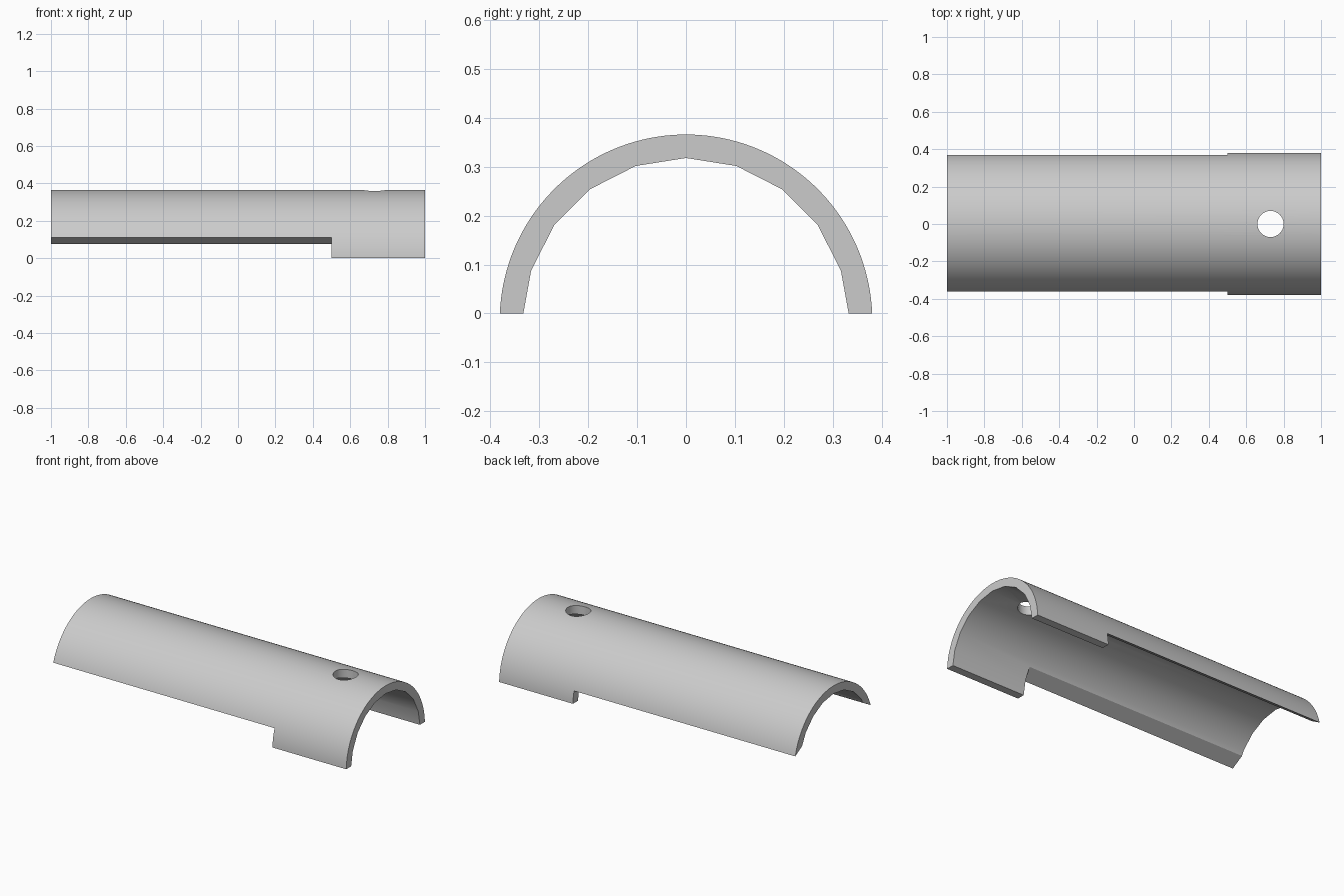
import bpy, bmesh
from math import sin, cos, tan, pi, radians

cube = bpy.data.objects.get("Cube")
if cube:
    bpy.data.objects.remove(cube)

AXIS_Z = -0.015      # tube axis sits just below the ground plane
OUTER, INNER = 0.381, 0.333

grey = bpy.data.materials.new("plain grey")
grey.use_nodes = True
colour = (0.6, 0.6, 0.6, 1)
grey.diffuse_color = colour
grey.node_tree.nodes["Principled BSDF"].inputs["Base Color"].default_value = colour


def arc(radius, steps):
    """Half circle from +y to -y, trimmed flat at z = 0."""
    pts = [(radius * cos(pi * i / steps), AXIS_Z + radius * sin(pi * i / steps))
           for i in range(1, steps)]
    pts = [p for p in pts if p[1] > 0.001]
    end = (radius ** 2 - AXIS_Z ** 2) ** 0.5
    return [(end, 0)] + pts + [(-end, 0)]


def extrude_x(name, profile, x0, x1):
    """Extrude a (y, z) profile along x."""
    bm = bmesh.new()
    face = bm.faces.new([bm.verts.new((x0, y, z)) for y, z in profile])
    new = bmesh.ops.extrude_face_region(bm, geom=[face])["geom"]
    verts = [v for v in new if isinstance(v, bmesh.types.BMVert)]
    bmesh.ops.translate(bm, verts=verts, vec=(x1 - x0, 0, 0))
    bmesh.ops.recalc_face_normals(bm, faces=bm.faces)
    mesh = bpy.data.meshes.new(name)
    bm.to_mesh(mesh)
    bm.free()
    obj = bpy.data.objects.new(name, mesh)
    bpy.context.collection.objects.link(obj)
    mesh.materials.append(grey)
    return obj


def cut(target, cutter):
    """Subtract the cutter and remove it."""
    mod = target.modifiers.new("cut", 'BOOLEAN')
    mod.operation = 'DIFFERENCE'
    mod.solver = 'EXACT'
    mod.object = cutter
    cutter.hide_render = True
    bpy.ops.object.select_all(action='DESELECT')
    bpy.context.view_layer.objects.active = target
    target.select_set(True)
    bpy.ops.object.modifier_apply(modifier=mod.name)
    bpy.data.objects.remove(cutter)


# Half tube: smooth outside, ten facets inside
shell = extrude_x("half_tube_shell", arc(OUTER, 80) + arc(INNER, 10)[::-1], -1, 1)

# Sloped trim along both lower edges of the long section
slope = tan(radians(30))
front_edge = lambda y: (y, 0.11 + slope * (y + 0.36))
back_edge = lambda y: (y, 0.075 + slope * (0.37 - y))
trim = extrude_x("edge_trim_cutter",
                 [front_edge(-0.5), front_edge(-0.2), back_edge(0.2), back_edge(0.5),
                  (0.5, -0.2), (-0.5, -0.2)], -1.2, 0.5)
cut(shell, trim)

# Round hole through the crown
bpy.ops.mesh.primitive_cylinder_add(vertices=48, radius=0.07, depth=0.4,
                                    location=(0.73, 0, 0.35))
hole = bpy.context.object
hole.name = "hole_cutter"
hole.data.materials.append(grey)
cut(shell, hole)

bpy.ops.object.shade_smooth_by_angle(angle=radians(30))
